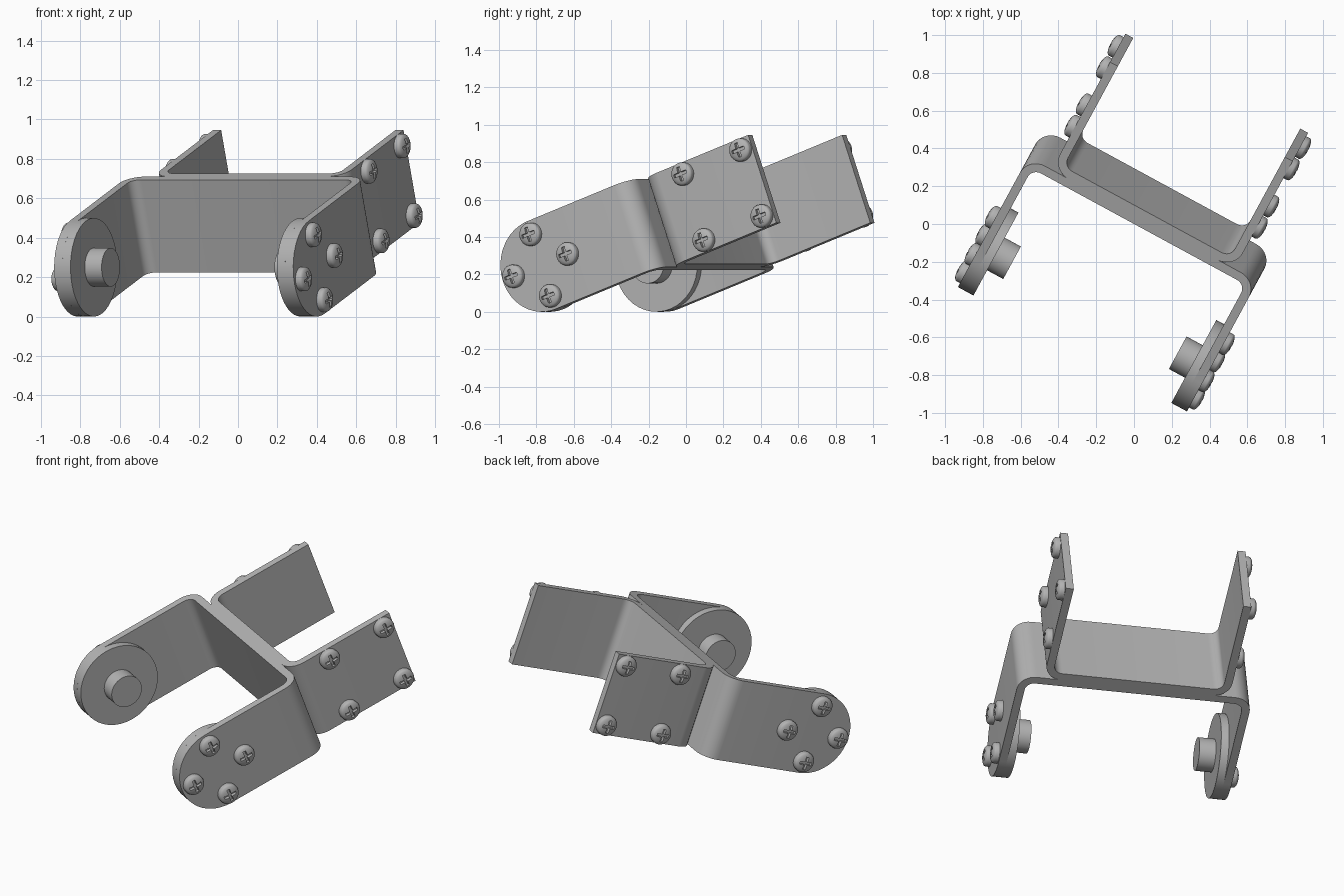
import bpy, bmesh
from math import sin, cos, pi, radians
from mathutils import Matrix

cube = bpy.data.objects.get("Cube")
if cube:
    bpy.data.objects.remove(cube, do_unlink=True)

# Overall pose: yawed and pitched up
POSE = (Matrix.Translation((0.088, 0.1, 0.475))
        @ Matrix.Rotation(radians(-28.5), 4, 'Z') @ Matrix.Rotation(radians(20), 4, 'X'))
HALF = 0.25     # half height of the sheet metal
THICK = 0.047   # sheet thickness
BEND = 0.1      # outer bend radius
ARM = 0.69      # half width of the front bracket
FLANGE = 0.55   # half width of the rear bracket
REACH = 0.658   # hub distance from the web

steel = bpy.data.materials.new("grey_steel")
steel.use_nodes = True
GREY = (0.45, 0.45, 0.45, 1)
steel.diffuse_color = GREY
steel.node_tree.nodes["Principled BSDF"].inputs["Base Color"].default_value = GREY


def make(name, bm, matrix=Matrix()):
    bmesh.ops.recalc_face_normals(bm, faces=bm.faces)
    mesh = bpy.data.meshes.new(name)
    bm.to_mesh(mesh)
    bm.free()
    mesh.materials.append(steel)
    obj = bpy.data.objects.new(name, mesh)
    obj.matrix_world = POSE @ matrix
    bpy.context.collection.objects.link(obj)
    return obj


def finish(obj):
    """Apply modifiers, then smooth curved areas and keep edges sharp."""
    if obj.modifiers:
        bpy.context.view_layer.update()
        graph = bpy.context.evaluated_depsgraph_get()
        mesh = bpy.data.meshes.new_from_object(obj.evaluated_get(graph))
        obj.modifiers.clear()
        obj.data = mesh
    obj.data.shade_smooth()
    obj.data.set_sharp_from_angle(angle=radians(30))


def bracket(name, half_width, direction, tip):
    """U-shaped bent sheet; tip lists (length, half height) from the free end."""
    side = [(half_width, length, h) for length, h in tip]
    for i in range(9):
        a = i / 8 * pi / 2
        side.append((half_width - BEND + BEND * cos(a), BEND - BEND * sin(a), HALF))
    columns = side + [(-u, v, h) for u, v, h in reversed(side)]
    bm = bmesh.new()
    rows = [[bm.verts.new((u, direction * v, s * h)) for s in (-1, 1)] for u, v, h in columns]
    for (a, b), (c, d) in zip(rows, rows[1:]):
        bm.faces.new((a, b, d, c))
    bmesh.ops.remove_doubles(bm, verts=bm.verts, dist=0.0001)
    bmesh.ops.recalc_face_normals(bm, faces=bm.faces)
    # Outer faces look away from the inside of the U
    bm.faces.ensure_lookup_table()
    if bm.faces[len(bm.faces) // 2].normal.y * direction > 0:
        bmesh.ops.reverse_faces(bm, faces=bm.faces)
    mesh = bpy.data.meshes.new(name)
    bm.to_mesh(mesh)
    bm.free()
    mesh.materials.append(steel)
    obj = bpy.data.objects.new(name, mesh)
    obj.matrix_world = POSE
    bpy.context.collection.objects.link(obj)
    solid = obj.modifiers.new("thickness", 'SOLIDIFY')
    solid.thickness = THICK
    solid.offset = -1
    finish(obj)


def lathe(bm, profile, segments):
    verts = [bm.verts.new((r, 0, z)) for r, z in profile]
    edges = [bm.edges.new(pair) for pair in zip(verts, verts[1:])]
    bmesh.ops.spin(bm, geom=verts + edges, axis=(0, 0, 1), cent=(0, 0, 0),
                   steps=segments, angle=2 * pi)
    bmesh.ops.remove_doubles(bm, verts=bm.verts, dist=0.0001)


def cylinder(name, radius, depth, matrix):
    bm = bmesh.new()
    bmesh.ops.create_cone(bm, cap_ends=True, segments=40, radius1=radius,
                          radius2=radius, depth=depth)
    finish(make(name, bm, matrix))


# Bent sheets: front one has rounded arm ends, rear one square flanges
round_tip = [(REACH + HALF * cos(t), HALF * sin(t)) for t in [i / 12 * pi / 2 for i in range(13)]]
bracket("front_bracket", ARM, -1, round_tip)
bracket("rear_bracket", FLANGE, 1, [(0.69, HALF)])

# Pan-head screw with a cross recess
bm = bmesh.new()
dome = [(0.062 * cos(a), 0.022 + 0.023 * sin(a)) for a in [i / 6 * pi / 2 for i in range(7)]]
lathe(bm, [(0, -0.01), (0.062, -0.01)] + dome, 24)
first_screw = make("screw", bm)

bm = bmesh.new()
for size in ((0.078, 0.018), (0.018, 0.078)):
    bmesh.ops.create_cube(bm, size=1, matrix=Matrix.Translation((0, 0, 0.045))
                          @ Matrix.Diagonal((*size, 0.044, 1)))
recess = make("recess_cutter", bm)
recess.hide_render = True
cut = first_screw.modifiers.new("recess", 'BOOLEAN')
cut.object = recess
cut.operation = 'DIFFERENCE'
cut.solver = 'EXACT'
cut.use_self = True
finish(first_screw)
bpy.data.objects.remove(recess, do_unlink=True)
screw_mesh = first_screw.data
bpy.data.objects.remove(first_screw, do_unlink=True)

# Screw positions along and across the side plates
arm_screws = [(ARM, -REACH + dv, dw) for dv, dw in ((0.175, 0), (-0.175, 0), (0, 0.175), (0, -0.175))]
flange_screws = [(FLANGE, v, w) for v in (0.25, 0.625) for w in (0.188, -0.188)]

for label, s in (("left", 1), ("right", -1)):
    turn = Matrix.Rotation(s * pi / 2, 4, 'Y')
    # Hub disc and pivot pin on the inside of each arm
    disc_in = ARM - 2 * THICK
    cylinder(label + "_hub_disc", HALF, THICK,
             Matrix.Translation((s * (disc_in + THICK / 2), -REACH, 0)) @ turn)
    cylinder(label + "_pivot_pin", 0.098, 0.11,
             Matrix.Translation((s * (disc_in - 0.042), -REACH, 0)) @ turn)
    for kind, spots in (("arm", arm_screws), ("flange", flange_screws)):
        for u, v, w in spots:
            screw = bpy.data.objects.new(label + "_" + kind + "_screw", screw_mesh)
            screw.matrix_world = POSE @ Matrix.Translation((s * u, v, w)) @ turn
            bpy.context.collection.objects.link(screw)
